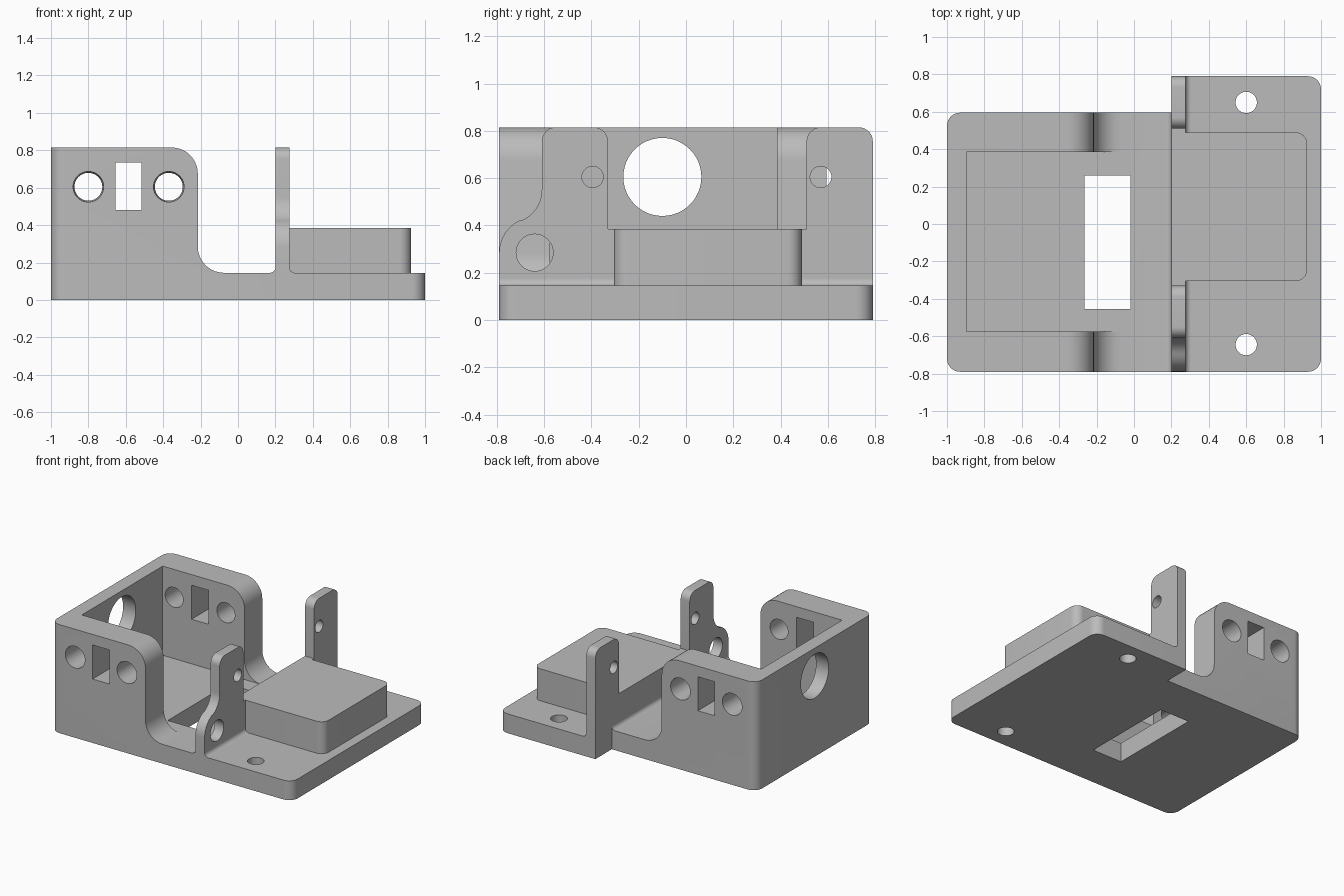
import bpy, bmesh
from math import sin, cos, pi, radians
from mathutils import Vector

if "Cube" in bpy.data.objects:
    bpy.data.objects.remove(bpy.data.objects["Cube"])

grey = bpy.data.materials.new("light grey plastic")
grey.use_nodes = True
COLOUR = (0.5, 0.5, 0.5, 1)
grey.diffuse_color = COLOUR
grey.node_tree.nodes["Principled BSDF"].inputs["Base Color"].default_value = COLOUR

BASE, TOP, FRONT, BACK = 0.145, 0.815, -0.79, 0.595


def arc(a, b, r, start, end, n=10):
    """Points on an arc, angles in degrees."""
    angles = [radians(start + (end - start) * i / n) for i in range(n + 1)]
    return [(a + r * cos(t), b + r * sin(t)) for t in angles]


def rounded(corners, n=10):
    """Outline from (a, b) or (a, b, radius) square corners."""
    out = []
    for i, c in enumerate(corners):
        p = Vector(c[:2])
        if len(c) == 2:
            out.append(p)
            continue
        u = (Vector(corners[i - 1][:2]) - p).normalized()
        v = (Vector(corners[(i + 1) % len(corners)][:2]) - p).normalized()
        centre = p + (u + v) * c[2]
        for k in range(n + 1):
            t = pi / 2 * k / n
            out.append(centre - c[2] * (v * cos(t) + u * sin(t)))
    return out


def rect(a0, a1, b0, b1):
    return [(a0, b0), (a1, b0), (a1, b1), (a0, b1)]


def loft(name, axis, lo, hi, pts, end_pts=None):
    """Solid between an outline at lo and a matching outline at hi."""
    place = {"x": lambda a, b, h: (h, a, b),
             "y": lambda a, b, h: (a, h, b),
             "z": lambda a, b, h: (a, b, h)}[axis]
    end_pts = end_pts or pts
    bm = bmesh.new()
    first = [bm.verts.new(place(a, b, lo)) for a, b in pts]
    last = [bm.verts.new(place(a, b, hi)) for a, b in end_pts]
    bm.faces.new(first)
    bm.faces.new(last[::-1])
    for i in range(len(pts)):
        bm.faces.new((first[i - 1], first[i], last[i], last[i - 1]))
    bmesh.ops.remove_doubles(bm, verts=bm.verts, dist=1e-5)
    bmesh.ops.recalc_face_normals(bm, faces=bm.faces)
    mesh = bpy.data.meshes.new(name)
    bm.to_mesh(mesh)
    bm.free()
    mesh.materials.append(grey)
    ob = bpy.data.objects.new(name, mesh)
    bpy.context.collection.objects.link(ob)
    return ob


def hole(axis, lo, hi, a, b, r, r_end=None):
    return loft("cutter", axis, lo, hi, arc(a, b, r, 0, 360, 48)[:-1],
                arc(a, b, r_end or r, 0, 360, 48)[:-1])


def activate(ob):
    bpy.ops.object.select_all(action="DESELECT")
    ob.select_set(True)
    bpy.context.view_layer.objects.active = ob


def combine(ob, tools, operation="DIFFERENCE"):
    activate(ob)
    for tool in tools:
        mod = ob.modifiers.new("cut", "BOOLEAN")
        mod.operation, mod.solver, mod.object = operation, "EXACT", tool
        bpy.ops.object.modifier_apply(modifier=mod.name)
        bpy.data.objects.remove(tool)


# Housing: swept side profile trimmed to a plan with rounded rear corners
housing = loft("housing", "y", -0.9, 0.7, rounded([
    (-1.1, 0), (-1.1, TOP), (-0.215, TOP, 0.14), (-0.215, BASE, 0.14),
    (0.2, BASE, 0.03), (0.2, BASE + 0.03), (0.2, 0)]))
plan = loft("plan", "z", -0.1, 1, rounded([
    (-1, FRONT, 0.07), (0.3, FRONT), (0.3, BACK), (-1, BACK, 0.07)]))
combine(housing, [plan], "INTERSECT")

# Open cavity, floor slot, cable hole and wall windows
cutters = [loft("cutter", "z", BASE, 1, rect(-0.895, -0.08, -0.575, 0.385)),
           loft("cutter", "z", -0.1, 0.3, rect(-0.265, -0.02, -0.455, 0.26)),
           hole("x", -1.1, -0.8, -0.1, 0.605, 0.165),
           loft("cutter", "y", -1, 1, rect(-0.655, -0.515, 0.48, 0.735))]
# Slightly flared screw holes in both side walls
for x in (-0.8, -0.37):
    cutters.append(hole("y", FRONT - 0.01, -0.56, x, 0.605, 0.082, 0.074))
    cutters.append(hole("y", BACK + 0.01, 0.37, x, 0.605, 0.082, 0.074))
combine(housing, cutters)

# Mounting flange with two screw holes
flange = loft("mounting_flange", "z", 0, BASE, rounded([
    (0.2, FRONT), (1, FRONT, 0.07), (1, 0.79, 0.07), (0.2, 0.79)]))
combine(flange, [hole("z", -0.1, 0.3, 0.6, y, 0.057) for y in (-0.645, 0.65)])

# Upright plate with a tab at each end, the front one having a stepped ear
ear = arc(-0.64, 0.285, 0.15, 180, 112.5) + arc(-0.75, 0.55, 0.14, -67.5, 0)
tabs = loft("upright_tabs", "x", 0.2, 0.275, rounded(
    [(FRONT, BASE)] + ear +
    [(-0.61, TOP, 0.06), (-0.33, TOP, 0.06), (-0.33, 0.385), (0.51, 0.385),
     (0.51, TOP, 0.06), (0.79, TOP, 0.06), (0.79, BASE)]))
combine(tabs, [hole("x", 0.1, 0.4, *h) for h in (
    (-0.395, 0.605, 0.045), (0.57, 0.605, 0.045), (-0.64, 0.285, 0.078))])

# Fillet at the foot of the tabs
fillet = loft("tab_fillet", "y", FRONT, 0.79,
              [(0.275, BASE)] + arc(0.305, BASE + 0.03, 0.03, 270, 180))

# Raised block on the flange
block = loft("raised_block", "z", BASE, 0.385, rounded([
    (0.275, -0.305), (0.925, -0.305, 0.06), (0.925, 0.49, 0.06), (0.275, 0.49)]))

for ob in (housing, flange, tabs, fillet, block):
    activate(ob)
    bpy.ops.object.shade_smooth_by_angle(angle=radians(30))
